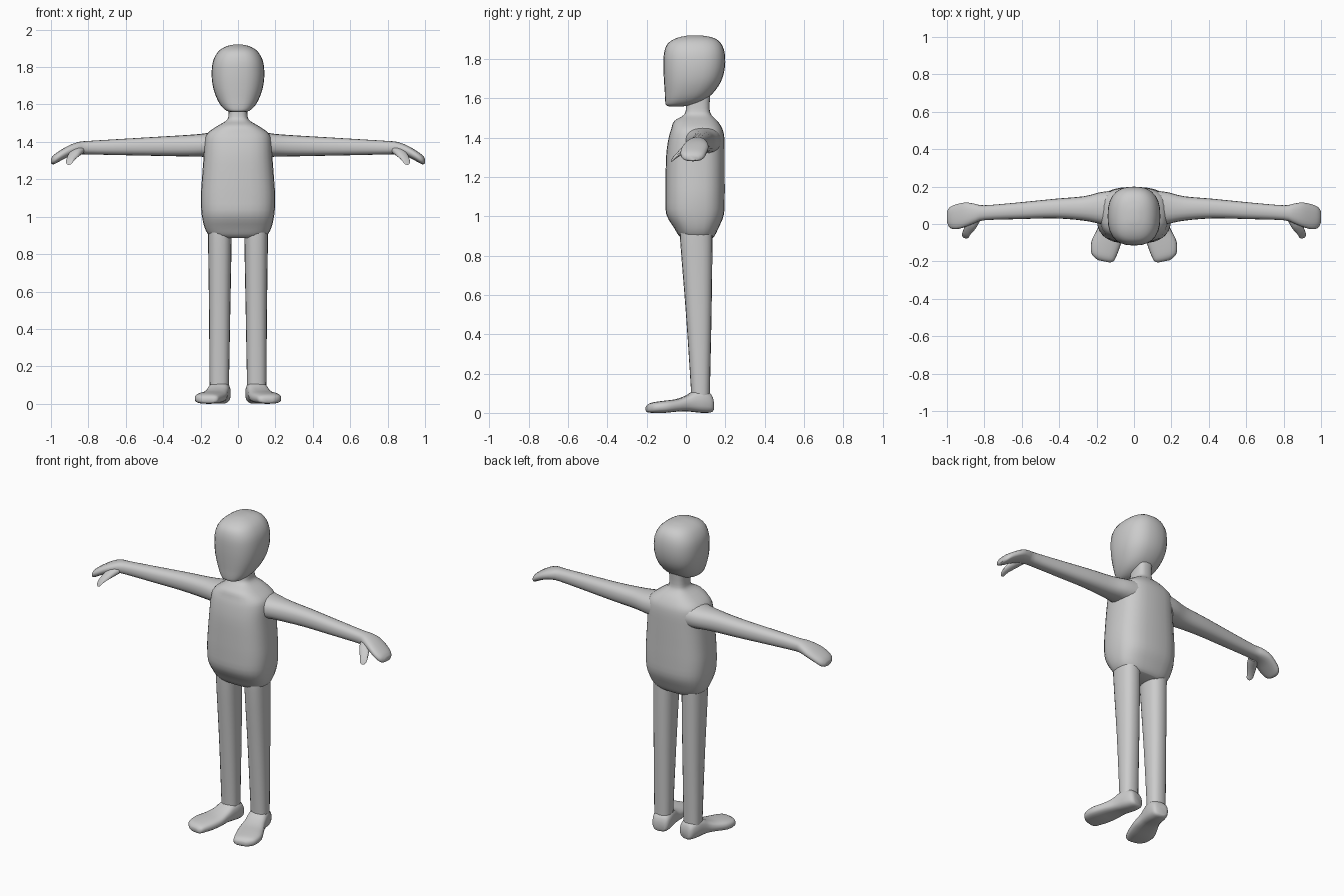
import bpy, bmesh, math
from mathutils import Vector

grey = bpy.data.materials.new("plain grey")
grey.diffuse_color = (0.6, 0.6, 0.6, 1)


def loft(name, rings, power=2.4, n=20, steps=3):
    """Skin rings of (centre, half axis u, half axis v), smoothed along their length."""
    rings = [[Vector(p) for p in r] for r in rings]
    path = []
    for i in range(len(rings) - 1):
        a, b = rings[max(i - 1, 0)], rings[i]
        c, d = rings[i + 1], rings[min(i + 2, len(rings) - 1)]
        for s in range(steps):
            t = s / steps
            path.append([q + (r - p) * (t / 2) + (2 * p - 5 * q + 4 * r - w) * (t * t / 2)
                         + (3 * q - p - 3 * r + w) * (t ** 3 / 2)
                         for p, q, r, w in zip(a, b, c, d)])
    path.append(rings[-1])
    bm = bmesh.new()
    loops = []
    for centre, u, v in path:
        loop = []
        for k in range(n):
            a = 2 * math.pi * k / n
            c, s = math.cos(a), math.sin(a)
            loop.append(bm.verts.new(
                centre + u * math.copysign(abs(c) ** (2 / power), c)
                + v * math.copysign(abs(s) ** (2 / power), s)))
        loops.append(loop)
    for a, b in zip(loops, loops[1:]):
        for k in range(n):
            bm.faces.new((a[k], a[(k + 1) % n], b[(k + 1) % n], b[k]))
    bm.faces.new(loops[0][::-1])
    bm.faces.new(loops[-1])
    bmesh.ops.recalc_face_normals(bm, faces=bm.faces)
    mesh = bpy.data.meshes.new(name)
    bm.to_mesh(mesh)
    bm.free()
    mesh.materials.append(grey)
    obj = bpy.data.objects.new(name, mesh)
    bpy.context.collection.objects.link(obj)
    bpy.context.view_layer.objects.active = obj
    obj.select_set(True)
    bpy.ops.object.shade_smooth_by_angle(angle=math.radians(50))
    obj.select_set(False)
    return obj


def mirror(obj):
    """Mirror across x = 0 for the other side of the body."""
    m = obj.modifiers.new("mirror", 'MIRROR')
    m.use_axis[0] = True


def upright(rows):
    """Level rings from rows of z, x centre, x half width, y front, y back."""
    return [((x, (f + b) / 2, z), (w, 0, 0), (0, (b - f) / 2, 0))
            for z, x, w, f, b in rows]


def sideways(rows):
    """Rings across x from rows of x, y front, y back, z bottom, z top."""
    return [((x, (f + b) / 2, (lo + hi) / 2), (0, (b - f) / 2, 0), (0, 0, (hi - lo) / 2))
            for x, f, b, lo, hi in rows]


# Torso running up into the neck
loft("torso", upright([
    (0.885, 0, 0.13, -0.01, 0.13), (0.90, 0, 0.155, -0.035, 0.145),
    (0.94, 0, 0.178, -0.06, 0.165), (1.01, 0, 0.194, -0.10, 0.193),
    (1.10, 0, 0.199, -0.105, 0.197), (1.20, 0, 0.193, -0.104, 0.197),
    (1.32, 0, 0.184, -0.10, 0.197), (1.40, 0, 0.18, -0.088, 0.195),
    (1.445, 0, 0.165, -0.075, 0.185), (1.485, 0, 0.11, -0.06, 0.16),
    (1.515, 0, 0.062, -0.012, 0.13), (1.55, 0, 0.05, 0.0, 0.12),
    (1.64, 0, 0.05, 0.0, 0.125)]), power=2.8, n=28)

# Head with a flat chin and rounded back
loft("head", upright([
    (1.56, 0, 0.035, -0.09, -0.01), (1.567, 0, 0.062, -0.102, 0.03),
    (1.59, 0, 0.088, -0.106, 0.09), (1.63, 0, 0.112, -0.108, 0.14),
    (1.69, 0, 0.133, -0.112, 0.18), (1.76, 0, 0.141, -0.115, 0.198),
    (1.83, 0, 0.134, -0.112, 0.197), (1.88, 0, 0.108, -0.092, 0.178),
    (1.908, 0, 0.07, -0.045, 0.14), (1.92, 0, 0.025, 0.01, 0.08)]),
    power=2.5, n=28)

# Arm and mitten hand
mirror(loft("arm", sideways([
    (0.10, -0.02, 0.18, 1.31, 1.46), (0.18, 0.0, 0.17, 1.32, 1.445),
    (0.27, 0.018, 0.148, 1.322, 1.437), (0.42, 0.03, 0.135, 1.325, 1.428),
    (0.62, 0.026, 0.115, 1.329, 1.416), (0.80, 0.02, 0.10, 1.333, 1.405),
    (0.85, 0.005, 0.108, 1.333, 1.40), (0.90, -0.015, 0.115, 1.322, 1.383),
    (0.95, -0.028, 0.105, 1.298, 1.355), (0.985, -0.02, 0.09, 1.28, 1.33),
    (1.0, 0.01, 0.065, 1.285, 1.31)])))

# Thumb
mirror(loft("thumb", [
    ((0.85, 0.035, 1.355), (0.028, 0.016, 0), (0, 0, 0.024)),
    ((0.872, -0.01, 1.338), (0.026, 0.014, 0), (0, 0.008, 0.024)),
    ((0.892, -0.042, 1.315), (0.021, 0.009, 0), (0, 0.01, 0.02)),
    ((0.902, -0.064, 1.294), (0.018, 0.007, 0), (0, 0.008, 0.015)),
    ((0.905, -0.072, 1.284), (0.009, 0.003, 0), (0, 0.004, 0.007))],
    power=2.2, n=12))

# Leg
mirror(loft("leg", upright([
    (0.05, 0.10, 0.05, 0.025, 0.122), (0.12, 0.10, 0.052, 0.025, 0.122),
    (0.50, 0.098, 0.057, 0.0, 0.13), (0.88, 0.097, 0.063, -0.03, 0.135),
    (0.97, 0.097, 0.062, -0.03, 0.135)])))

# Foot turned outwards: y, x centre, half width, bottom, top
foot_rows = [(0.137, 0.085, 0.03, 0.012, 0.06), (0.125, 0.088, 0.047, 0.002, 0.095),
             (0.085, 0.096, 0.056, 0.0, 0.118), (0.04, 0.105, 0.058, 0.004, 0.112),
             (0.0, 0.115, 0.061, 0.008, 0.088), (-0.05, 0.13, 0.071, 0.006, 0.07),
             (-0.11, 0.152, 0.076, 0.0, 0.062), (-0.165, 0.163, 0.066, 0.0, 0.054),
             (-0.19, 0.16, 0.05, 0.002, 0.044), (-0.2, 0.16, 0.03, 0.008, 0.032)]
mirror(loft("foot", [
    ((x, y, (lo + hi) / 2), (w, w * 0.2, 0), (0, 0, (hi - lo) / 2))
    for y, x, w, lo, hi in foot_rows], power=2.8))
